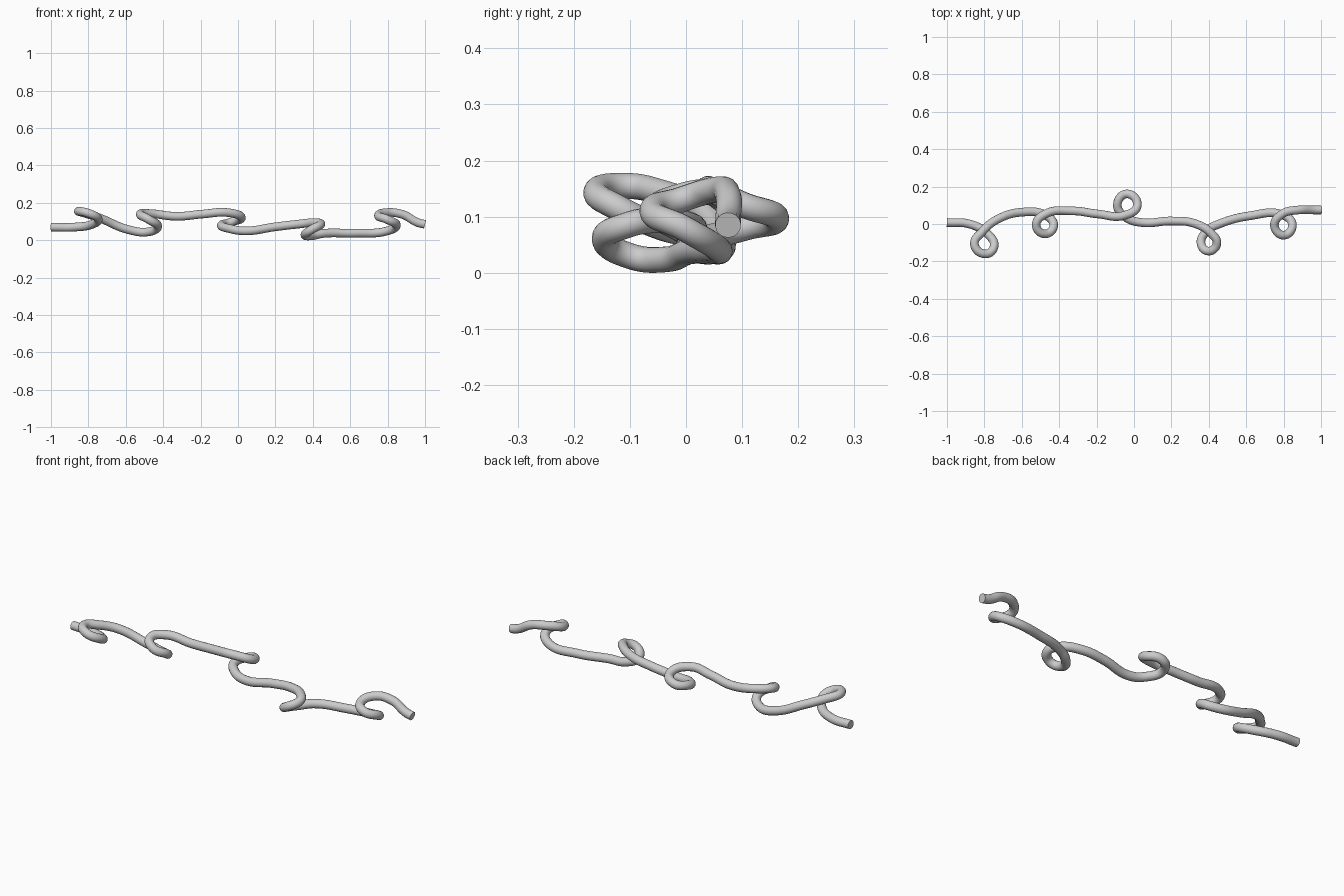
import bpy, math

RADIUS = 0.023

# Centre line of the rope: straight runs broken by five small coils
path = [
    # left end and first coil
    (-1.0, 0.008, 0.07), (-0.88, 0.0, 0.07), (-0.78, -0.055, 0.085),
    (-0.748, -0.12, 0.115), (-0.795, -0.16, 0.143), (-0.853, -0.11, 0.155),
    (-0.81, -0.04, 0.142), (-0.73, 0.025, 0.115),
    # second coil
    (-0.59, 0.064, 0.058), (-0.48, 0.05, 0.045), (-0.429, -0.005, 0.075),
    (-0.475, -0.053, 0.11), (-0.523, -0.005, 0.138), (-0.475, 0.053, 0.143),
    (-0.33, 0.07, 0.128),
    # middle coil, turned the other way
    (-0.19, 0.053, 0.14), (-0.055, 0.045, 0.148), (0.018, 0.1, 0.122),
    (-0.037, 0.161, 0.097), (-0.089, 0.105, 0.08), (-0.045, 0.037, 0.062),
    (0.04, 0.008, 0.05),
    # fourth coil
    (0.2, 0.016, 0.072), (0.32, 0.004, 0.086), (0.415, -0.052, 0.094),
    (0.443, -0.105, 0.085), (0.398, -0.145, 0.06), (0.358, -0.1, 0.03),
    (0.393, -0.035, 0.024), (0.46, 0.002, 0.037),
    # fifth coil and right end
    (0.62, 0.044, 0.038), (0.79, 0.05, 0.048), (0.847, -0.005, 0.08),
    (0.8, -0.06, 0.11), (0.751, -0.01, 0.13), (0.79, 0.052, 0.148),
    (0.88, 0.075, 0.138), (0.96, 0.075, 0.095), (1.0, 0.075, 0.085),
]

curve = bpy.data.curves.new("coiled_rope", 'CURVE')
curve.dimensions = '3D'
curve.resolution_u = 10
curve.bevel_depth = RADIUS
curve.bevel_resolution = 6
curve.use_fill_caps = True

spline = curve.splines.new('BEZIER')
spline.bezier_points.add(len(path) - 1)
for point, co in zip(spline.bezier_points, path):
    point.co = co
    point.handle_left_type = point.handle_right_type = 'AUTO'

rope = bpy.data.objects.new("coiled_rope", curve)
bpy.context.collection.objects.link(rope)

# Turn the tube into a mesh with smooth sides and crisp end caps
bpy.context.view_layer.update()
bpy.context.view_layer.objects.active = rope
rope.select_set(True)
bpy.ops.object.convert(target='MESH')
bpy.ops.object.shade_smooth_by_angle(angle=math.radians(50))
